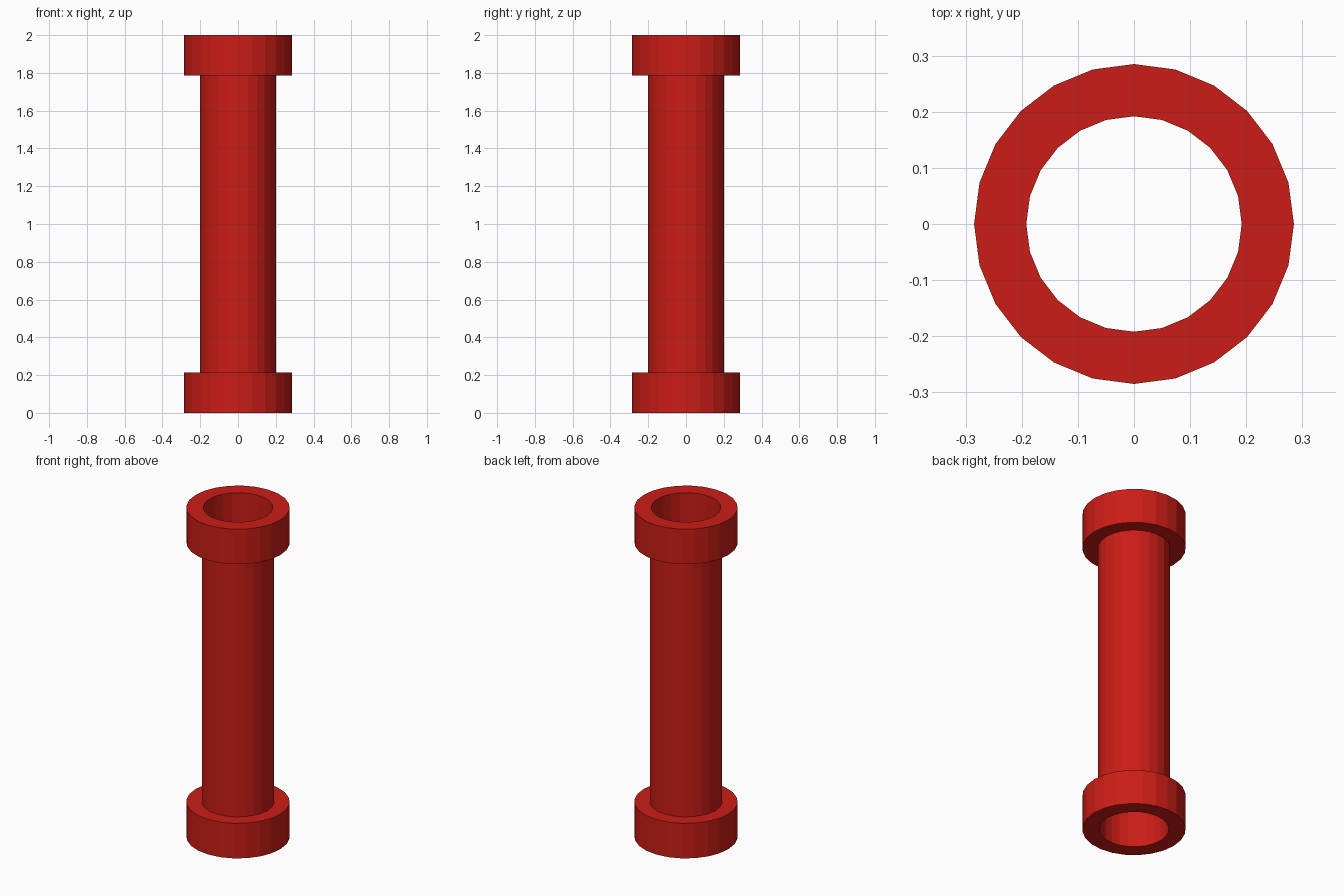
import bpy, bmesh
from math import sin, cos, tau

if "Cube" in bpy.data.objects:
    bpy.data.objects.remove(bpy.data.objects["Cube"])

SIDES = 24
BORE, PIPE, COLLAR = 0.192, 0.20, 0.285
HEIGHT, COLLAR_H = 2.0, 0.213

red = bpy.data.materials.new("red")
red.diffuse_color = (0.60, 0.012, 0.008, 1)
red.use_nodes = True
red.node_tree.nodes["Principled BSDF"].inputs["Base Color"].default_value = red.diffuse_color


def lathe(name, profile):
    """Spin a closed (radius, z) outline around the z axis."""
    bm = bmesh.new()
    rings = [[bm.verts.new((r * cos(tau * i / SIDES), r * sin(tau * i / SIDES), z))
              for i in range(SIDES)] for r, z in profile]
    for a, b in zip(rings, rings[1:] + rings[:1]):
        for i in range(SIDES):
            j = (i + 1) % SIDES
            bm.faces.new((a[i], a[j], b[j], b[i]))
    bmesh.ops.recalc_face_normals(bm, faces=bm.faces)
    mesh = bpy.data.meshes.new(name)
    bm.to_mesh(mesh)
    bm.free()
    mesh.materials.append(red)
    obj = bpy.data.objects.new(name, mesh)
    bpy.context.collection.objects.link(obj)
    return obj


# Hollow pipe with a collar at each end: lower half of the outline, then its mirror
lower = [(COLLAR, 0), (COLLAR, COLLAR_H), (PIPE, COLLAR_H)]
upper = [(r, HEIGHT - z) for r, z in reversed(lower)]
bore = [(BORE, HEIGHT), (BORE, 0)]
lathe("flanged_pipe", lower + upper + bore)
